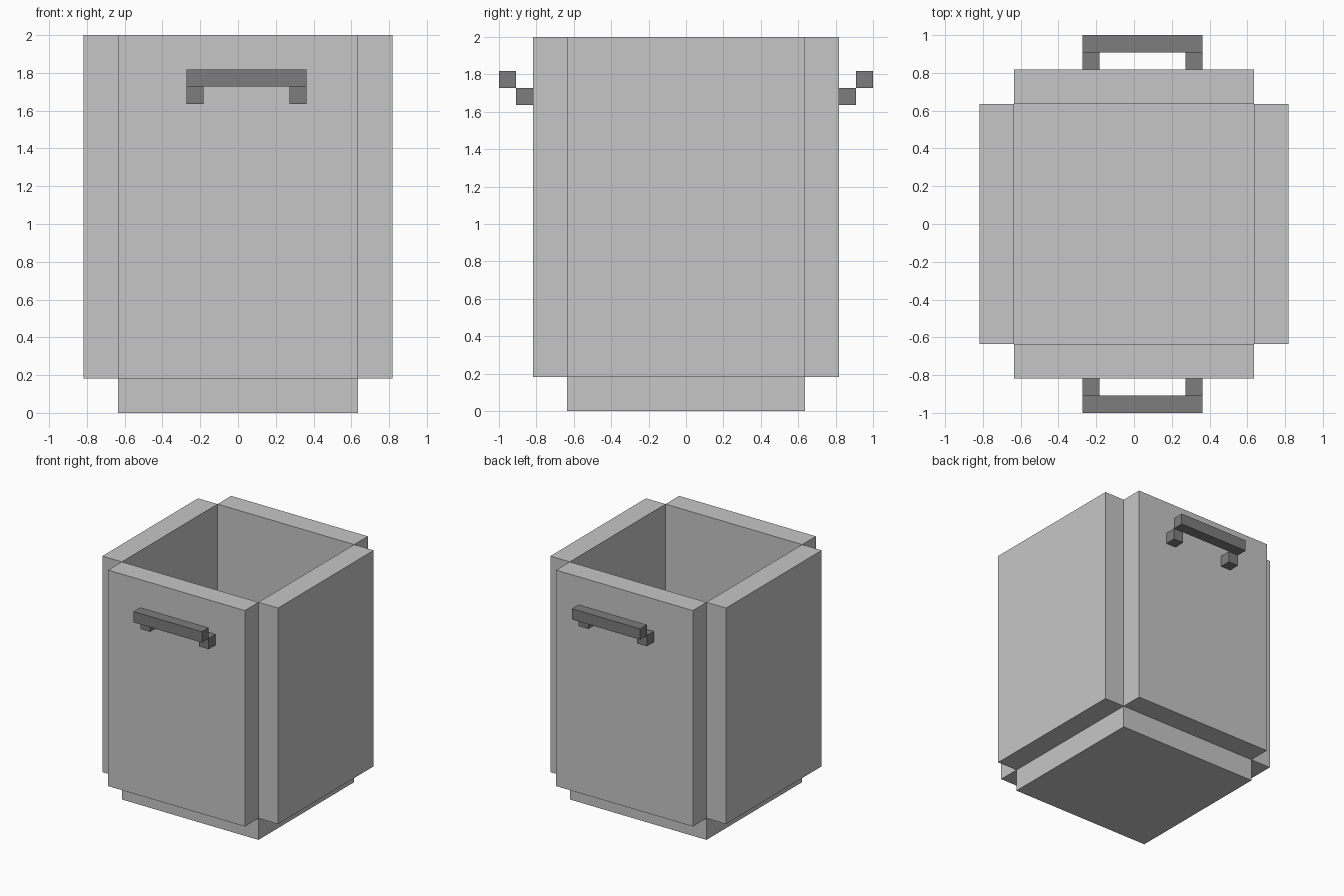
import bpy, bmesh
from mathutils import Vector

if "Cube" in bpy.data.objects:
    bpy.data.objects.remove(bpy.data.objects["Cube"])

U = 2 / 22  # one block unit


def material(name, v):
    m = bpy.data.materials.new(name)
    m.diffuse_color = (v, v, v, 1)
    m.use_nodes = True
    m.node_tree.nodes["Principled BSDF"].inputs["Base Color"].default_value = m.diffuse_color
    return m


LIGHT = material("light grey", 0.565)
DARK = material("dark grey", 0.205)


def boxes(name, mat, spans):
    """One object made of boxes given as (min corner, max corner) in block units."""
    bm = bmesh.new()
    for lo, hi in spans:
        lo, hi = Vector(lo) * U, Vector(hi) * U
        for v in bmesh.ops.create_cube(bm, size=1)["verts"]:
            v.co = (lo + hi) / 2 + v.co * (hi - lo)
    me = bpy.data.meshes.new(name)
    bm.to_mesh(me)
    bm.free()
    me.materials.append(mat)
    ob = bpy.data.objects.new(name, me)
    bpy.context.collection.objects.link(ob)
    return ob


# Base slab, flush with the bottom of the walls
boxes("base", LIGHT, [((-7, -7, 0), (7, 7, 2))])

# Side walls
boxes("left_wall", LIGHT, [((-9, -7, 2), (-7, 7, 22))])
boxes("right_wall", LIGHT, [((7, -7, 2), (9, 7, 22))])

# Front and back walls, each with a stepped handle
for side, s in (("front", -1), ("back", 1)):
    def span(x0, x1, a, b, z0, z1):
        y0, y1 = sorted((s * a, s * b))
        return (x0, y0, z0), (x1, y1, z1)

    boxes(side + "_wall", LIGHT, [span(-7, 7, 7, 9, 2, 22)])
    boxes(side + "_handle", DARK, [
        span(-3, 4, 10, 11, 19, 20),   # grip bar
        span(-3, -2, 9, 10, 18, 19),   # left bracket
        span(3, 4, 9, 10, 18, 19),     # right bracket
    ])
